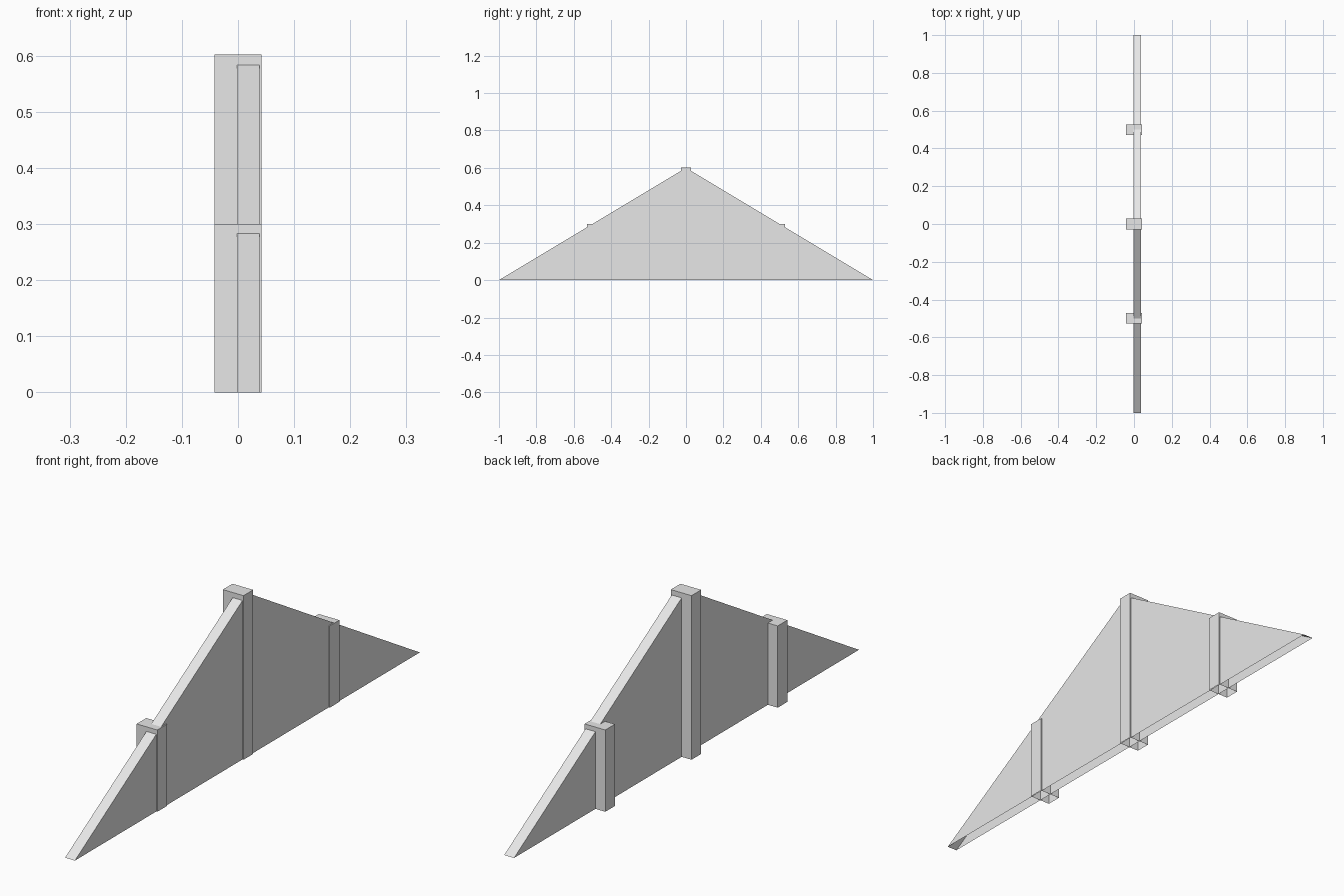
import bpy
import bmesh

cube = bpy.data.objects.get("Cube")
if cube:
    bpy.data.objects.remove(cube, do_unlink=True)

grey = bpy.data.materials.new("light grey")
grey.use_nodes = True
grey.diffuse_color = (0.8, 0.8, 0.8, 1)
grey.node_tree.nodes["Principled BSDF"].inputs["Base Color"].default_value = (0.8, 0.8, 0.8, 1)


def open_prism(name, profile, x_min, x_max):
    """Extrude a (y, z) profile along x, leaving the underside open."""
    bm = bmesh.new()
    face = bm.faces.new([bm.verts.new((x_min, y, z)) for y, z in profile])
    result = bmesh.ops.extrude_face_region(bm, geom=[face], use_keep_orig=True)
    moved = [v for v in result["geom"] if isinstance(v, bmesh.types.BMVert)]
    bmesh.ops.translate(bm, verts=moved, vec=(x_max - x_min, 0, 0))
    bmesh.ops.recalc_face_normals(bm, faces=bm.faces)
    underside = [f for f in bm.faces if all(v.co.z < 0.001 for v in f.verts)]
    bmesh.ops.delete(bm, geom=underside, context="FACES_ONLY")
    mesh = bpy.data.meshes.new(name)
    bm.to_mesh(mesh)
    bm.free()
    mesh.materials.append(grey)
    obj = bpy.data.objects.new(name, mesh)
    bpy.context.collection.objects.link(obj)
    return obj


# Triangular gable wall
open_prism("gable_panel", [(-1, 0), (1, 0), (0, 0.6)], -0.002, 0.038)

# Upright posts, projecting from one side of the wall
half = 0.028
for name, y, height in (("front_post", -0.5, 0.3),
                        ("middle_post", 0, 0.602),
                        ("back_post", 0.5, 0.3)):
    outline = [(y - half, 0), (y + half, 0), (y + half, height), (y - half, height)]
    open_prism(name, outline, -0.042, 0.042)
